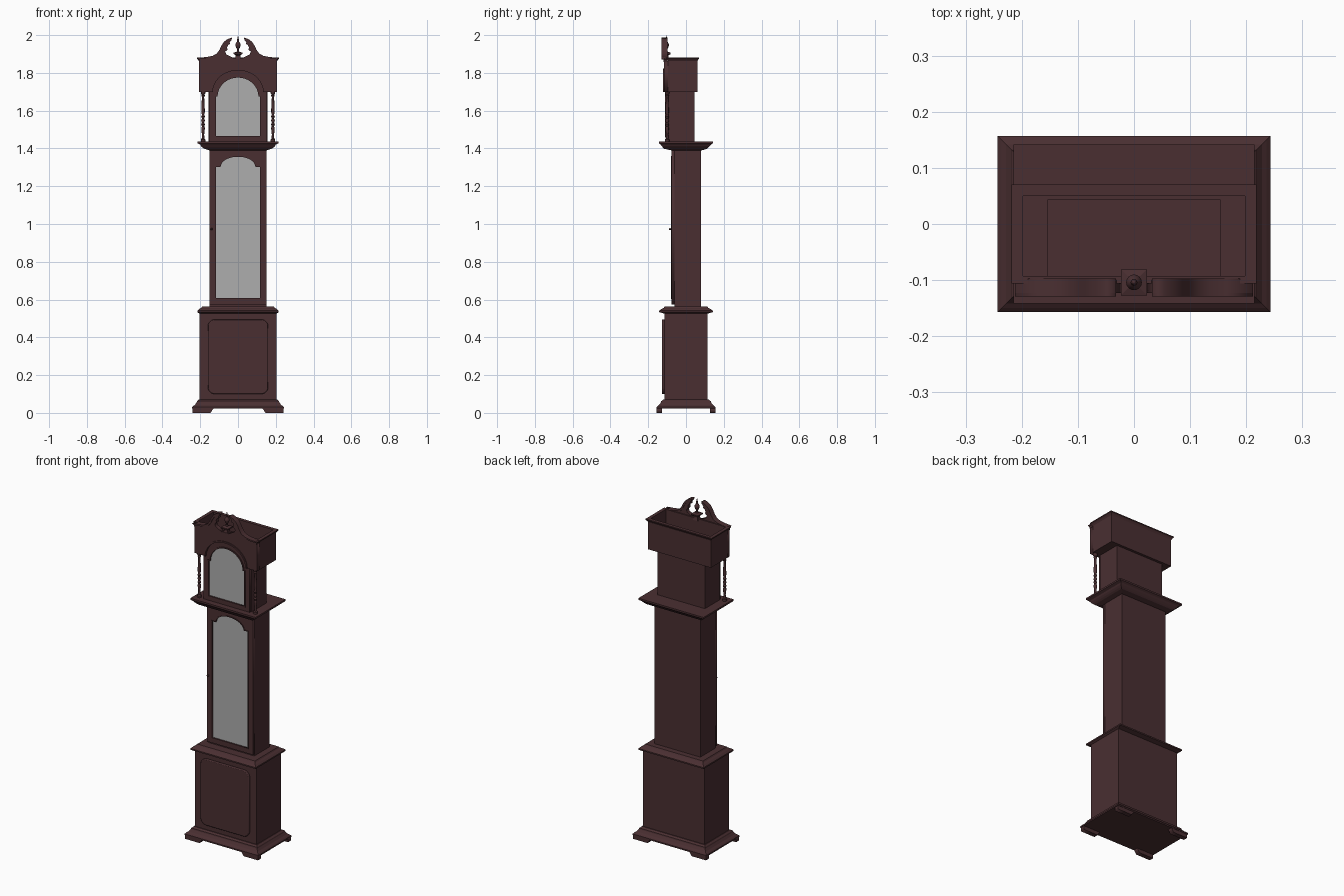
import bpy, bmesh, math

if "Cube" in bpy.data.objects:
    bpy.data.objects.remove(bpy.data.objects["Cube"])


def material(name, rgb):
    m = bpy.data.materials.new(name)
    m.diffuse_color = (*rgb, 1)
    m.use_nodes = True
    m.node_tree.nodes["Principled BSDF"].inputs["Base Color"].default_value = m.diffuse_color
    return m


WOOD = material("dark mahogany", (0.068, 0.028, 0.031))
GLASS = material("grey glass", (0.42, 0.42, 0.42))


def finish(bm, name, mat=WOOD, smooth=False):
    bmesh.ops.recalc_face_normals(bm, faces=bm.faces)
    me = bpy.data.meshes.new(name)
    bm.to_mesh(me)
    bm.free()
    me.materials.append(mat)
    ob = bpy.data.objects.new(name, me)
    bpy.context.collection.objects.link(ob)
    if smooth:
        bpy.ops.object.select_all(action='DESELECT')
        ob.select_set(True)
        bpy.context.view_layer.objects.active = ob
        bpy.ops.object.shade_smooth_by_angle(angle=math.radians(40))
    return ob


def loft(name, rings, mat=WOOD):
    """Stack of rectangles: (half width, front y, back y, z)."""
    bm = bmesh.new()
    loops = [[bm.verts.new(p) for p in ((-h, f, z), (h, f, z), (h, b, z), (-h, b, z))]
             for h, f, b, z in rings]
    for a, c in zip(loops, loops[1:]):
        for i in range(4):
            j = (i + 1) % 4
            bm.faces.new((a[i], a[j], c[j], c[i]))
    bm.faces.new(loops[0][::-1])
    bm.faces.new(loops[-1])
    return finish(bm, name, mat)


def plate(name, outlines, front, back, mat=WOOD, bevel=0.0):
    """Flat x-z outlines (extra ones are holes), filled from front to back."""
    cu = bpy.data.curves.new(name, 'CURVE')
    cu.dimensions = '2D'
    cu.fill_mode = 'BOTH'
    cu.extrude = (back - front) / 2 - bevel
    cu.bevel_depth = bevel
    cu.bevel_resolution = 1
    for pts in outlines:
        s = cu.splines.new('POLY')
        s.points.add(len(pts) - 1)
        for p, (x, z) in zip(s.points, pts):
            p.co = (x, z, 0, 1)
        s.use_cyclic_u = True
    ob = bpy.data.objects.new(name, cu)
    ob.rotation_euler.x = math.pi / 2
    ob.location.y = (front + back) / 2
    bpy.context.collection.objects.link(ob)
    bpy.ops.object.select_all(action='DESELECT')
    ob.select_set(True)
    bpy.context.view_layer.objects.active = ob
    bpy.ops.object.convert(target='MESH')
    ob = bpy.context.object
    ob.data.materials.clear()
    ob.data.materials.append(mat)
    return ob


def turned(name, profile, x, y, n=16):
    """Lathe profile of (radius, z)."""
    bm = bmesh.new()
    vs = [bm.verts.new((r, 0, z)) for r, z in profile]
    es = [bm.edges.new(e) for e in zip(vs, vs[1:])]
    bmesh.ops.spin(bm, geom=vs + es, cent=(0, 0, 0), axis=(0, 0, 1), angle=2 * math.pi, steps=n)
    bmesh.ops.remove_doubles(bm, verts=bm.verts, dist=0.0002)
    bmesh.ops.translate(bm, verts=bm.verts, vec=(x, y, 0))
    return finish(bm, name, WOOD, True)


def rect(w, z0, z1):
    return [(-w, z0), (w, z0), (w, z1), (-w, z1)]


def arched(w, z0, zs, aw, zt, n=20):
    """Rectangle with shoulders at zs and an arch of half width aw up to zt."""
    arc = [(aw * math.cos(math.pi * i / n), zs + (zt - zs) * math.sin(math.pi * i / n))
           for i in range(n + 1)]
    ends = ([(w, zs)], [(-w, zs)]) if w > aw else ([], [])
    return [(-w, z0), (w, z0)] + ends[0] + arc + ends[1]


# bracket feet, front and back
for s, side in ((-1, "left"), (1, "right")):
    pts = [(s * .24, 0), (s * .145, 0), (s * .138, .012), (s * .128, .025), (s * .24, .025)]
    plate("front_foot_" + side, [pts], -.155, -.128)
    plate("back_foot_" + side, [pts], .128, .155)

# base: skirting moulding, box, raised panel and upper moulding
loft("plinth_moulding", [(.243, -.157, .157, .022), (.243, -.157, .157, .03), (.236, -.15, .15, .037),
                         (.228, -.142, .142, .043), (.219, -.133, .133, .055),
                         (.217, -.131, .131, .062), (.208, -.12, .12, .07)])
loft("base_box", [(.204, -.115, .115, .06), (.204, -.115, .115, .54)])
c, w, z0, z1 = .028, .156, .104, .491
panel = []
for sx, zc, flip in ((1, z0, 0), (1, z1, 1), (-1, z1, 0), (-1, z0, 1)):
    inz = c if zc == z0 else -c
    corner = [(sx * (w - c), zc), (sx * (w - c * .6), zc + inz * .15),
              (sx * (w - c * .15), zc + inz * .6), (sx * w, zc + inz)]
    panel += corner[::-1] if flip else corner
plate("base_panel", [panel], -.127, -.113, bevel=.004)
loft("base_top_moulding", [(.204, -.115, .115, .526), (.215, -.142, .142, .533), (.215, -.142, .142, .541),
                           (.205, -.13, .13, .55), (.195, -.118, .118, .556), (.19, -.113, .113, .563)])

# trunk with glazed door
loft("trunk_box", [(.151, -.062, .08, .56), (.151, -.062, .08, 1.395)])
trunk_glass = arched(.117, .607, 1.302, .092, 1.356)
plate("trunk_door_frame", [rect(.151, .575, 1.388), trunk_glass], -.076, -.062)
plate("trunk_glass", [arched(.119, .603, 1.304, .096, 1.36)], -.07, -.0625, GLASS)
lip = arched(.121, .603, 1.306, .095, 1.361)
plate("trunk_glass_bead", [lip, trunk_glass], -.079, -.07)
knob = turned("door_knob", [(0, -.012), (.003, -.012), (.003, -.004), (.006, -.001), (.006, .003),
                            (.003, .006), (0, .006)], 0, 0, 12)
knob.rotation_euler.x = math.pi / 2
knob.location = (-.14, -.084, .973)

# moulding that carries the hood
loft("hood_seat_moulding", [(.152, -.078, .084, 1.39), (.178, -.115, .11, 1.398), (.187, -.122, .117, 1.404),
                            (.195, -.128, .125, 1.412), (.2, -.134, .132, 1.42),
                            (.215, -.142, .142, 1.427), (.215, -.142, .142, 1.437)])

# hood: open-topped shell with wider upper part and cornice
loft("hood_shell", [(.157, -.095, .046, 1.43), (.157, -.095, .046, 1.7), (.207, -.095, .061, 1.7),
                    (.207, -.095, .061, 1.862), (.212, -.1, .065, 1.87), (.218, -.106, .07, 1.876),
                    (.218, -.106, .07, 1.882), (.198, -.093, .05, 1.882), (.198, -.093, .05, 1.705),
                    (.154, -.093, .043, 1.705), (.154, -.093, .043, 1.44)])
n = 20
arch_cut = [(.143 * math.cos(math.pi * i / n), 1.7 + .122 * math.sin(math.pi * i / n)) for i in range(n + 1)]
plate("hood_front_board", [[(-.207, 1.7)] + arch_cut[::-1] + [(.207, 1.7), (.207, 1.862), (-.207, 1.862)]],
      -.116, -.094)
inner = [(x * .93, 1.7 + (z - 1.7) * .93) for x, z in arch_cut]
plate("hood_arch_moulding", [arch_cut + inner[::-1]], -.121, -.1)

# glazed hood door
hood_glass = arched(.116, 1.466, 1.675, .108, 1.775)
plate("hood_door_frame", [arched(.152, 1.437, 1.7, .141, 1.82), hood_glass], -.107, -.094)
plate("hood_glass_bead", [arched(.123, 1.459, 1.679, .115, 1.782), hood_glass], -.111, -.106)
plate("hood_glass", [arched(.118, 1.463, 1.676, .11, 1.778)], -.102, -.0955, GLASS)

# turned hood columns
column = [(0, 1.435), (.012, 1.435), (.012, 1.448), (.007, 1.453), (.006, 1.475), (.009, 1.5), (.009, 1.51),
          (.006, 1.516), (.01, 1.526), (.006, 1.536), (.01, 1.547), (.006, 1.558), (.01, 1.568),
          (.006, 1.578), (.009, 1.59), (.009, 1.61), (.006, 1.672), (.01, 1.68), (.007, 1.686),
          (.012, 1.692), (.012, 1.702), (0, 1.702)]
for s, side in ((-1, "left"), (1, "right")):
    turned("hood_column_" + side, column, s * .185, -.1)

# swan-neck pediment
neck = [(.212, 1.872), (.212, 1.88), (.165, 1.884), (.135, 1.89), (.113, 1.902), (.098, 1.922), (.088, 1.944),
        (.074, 1.965), (.055, 1.979), (.032, 1.987), (.034, 1.973), (.045, 1.963), (.041, 1.954),
        (.052, 1.948), (.058, 1.936), (.056, 1.922), (.068, 1.912), (.062, 1.898), (.045, 1.889), (.02, 1.876)]
for s, side in ((-1, "left"), (1, "right")):
    plate("swan_neck_" + side, [[(s * x, z) for x, z in neck]], -.123, -.1)
    # thin crown moulding along the neck's upper edge
    top = neck[1:10]
    under = [(x - .008, z - .008) for x, z in top[:-1]] + [(.036, 1.977)]
    plate("neck_moulding_" + side, [[(s * x, z) for x, z in top + under[::-1]]], -.129, -.097)
plate("pediment_base", [rect(.207, 1.858, 1.877)], -.12, -.098)

# centre finial
loft("finial_block", [(.016, -.12, -.088, 1.87), (.012, -.116, -.092, 1.885), (.012, -.116, -.092, 1.893),
                      (.023, -.127, -.081, 1.9), (.023, -.127, -.081, 1.907), (.01, -.114, -.094, 1.911)])
turned("finial", [(.009, 1.908), (.005, 1.918), (.005, 1.926), (.009, 1.932), (.014, 1.945), (.014, 1.951),
                  (.009, 1.961), (.005, 1.966), (.006, 1.972), (.004, 1.98), (0, 2.0)], 0, -.104)
